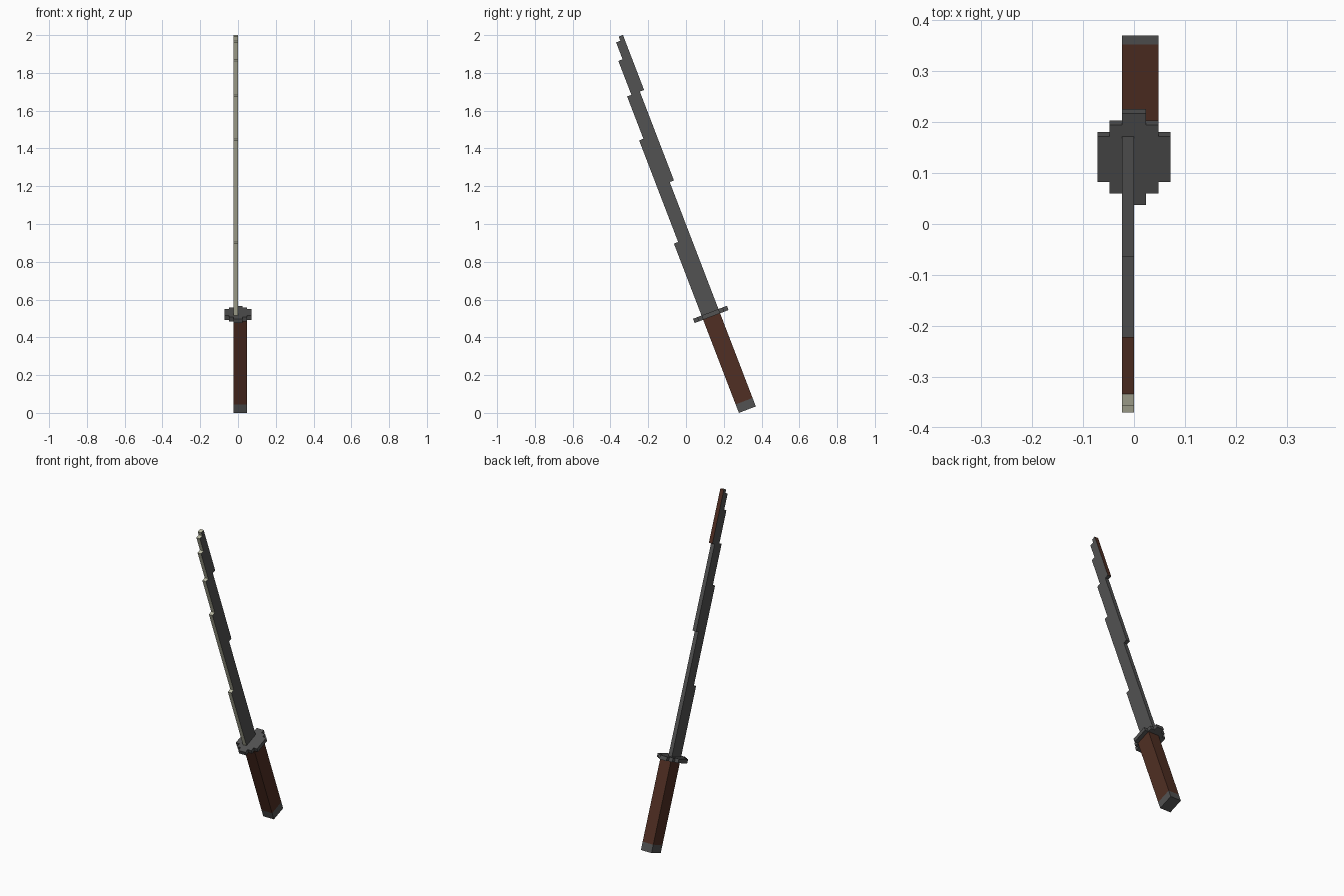
import bpy, bmesh, math
from mathutils import Matrix, Vector

if "Cube" in bpy.data.objects:
    bpy.data.objects.remove(bpy.data.objects["Cube"])

S = 0.024                      # one voxel
TILT = math.radians(21)
PLACE = Matrix.Translation((0, 0.28, 0)) @ Matrix.Rotation(TILT, 4, 'X') @ Matrix.Scale(S, 4)


def material(name, rgb):
    m = bpy.data.materials.new(name)
    m.diffuse_color = (*rgb, 1)
    m.use_nodes = True
    m.node_tree.nodes["Principled BSDF"].inputs["Base Color"].default_value = m.diffuse_color
    return m


GREY = material("dark grey steel", (0.085, 0.085, 0.085))
BEIGE = material("pale edge", (0.50, 0.50, 0.38))
BROWN = material("brown wrap", (0.080, 0.028, 0.017))


def prism(name, points, extrude, mats, rule=None):
    """Extrude a flat outline (voxel units), colour faces by rule, then tilt into place."""
    bm = bmesh.new()
    face = bm.faces.new([bm.verts.new(p) for p in points])
    new = bmesh.ops.extrude_face_region(bm, geom=[face])["geom"]
    bmesh.ops.translate(bm, vec=Vector(extrude),
                        verts=[v for v in new if isinstance(v, bmesh.types.BMVert)])
    bmesh.ops.recalc_face_normals(bm, faces=bm.faces)
    bm.normal_update()
    if rule:
        for f in bm.faces:
            f.material_index = rule(f.normal, f.calc_center_median())
    bm.transform(PLACE)
    me = bpy.data.meshes.new(name)
    bm.to_mesh(me)
    bm.free()
    for m in mats:
        me.materials.append(m)
    ob = bpy.data.objects.new(name, me)
    bpy.context.collection.objects.link(ob)
    return ob


def block(name, z0, z1, mat):
    prism(name, [(-1, 0, z0), (2, 0, z0), (2, 4, z0), (-1, 4, z0)], (0, 0, z1 - z0), [mat])


# Handle with end cap
block("end_cap", 0, 2, GREY)
block("handle", 2, 22, BROWN)

# Stepped oval guard
quarter = [(3, 2), (2, 2), (2, 3), (1, 3), (1, 4)]
outline = quarter + [(-x, y) for x, y in reversed(quarter)]
outline += [(-x, -y) for x, y in quarter] + [(x, -y) for x, y in reversed(quarter)]
prism("guard", [(x, y + 2, 22) for x, y in outline], (0, 0, 1), [GREY])

# Curved blade: stepped cutting edge and stepped spine
edge_tops = [40, 64, 74, 82, 86, 87]
front, low = [], 23
for w, top in enumerate(edge_tops):
    front += [(w, low), (w, top)]
    low = top
spine = [(6, 87), (6, 74), (5, 74), (5, 53), (4, 53), (4, 23)]


def blade_colour(n, c):
    if n.y < -0.5 or (n.z > 0.5):
        return 1               # cutting edge and step tops
    if n.y > 0.5 and c.z > 74:
        return 2               # back of the tip
    return 0


prism("blade", [(-1, w, h) for w, h in front + spine], (1, 0, 0),
      [GREY, BEIGE, BROWN], blade_colour)
